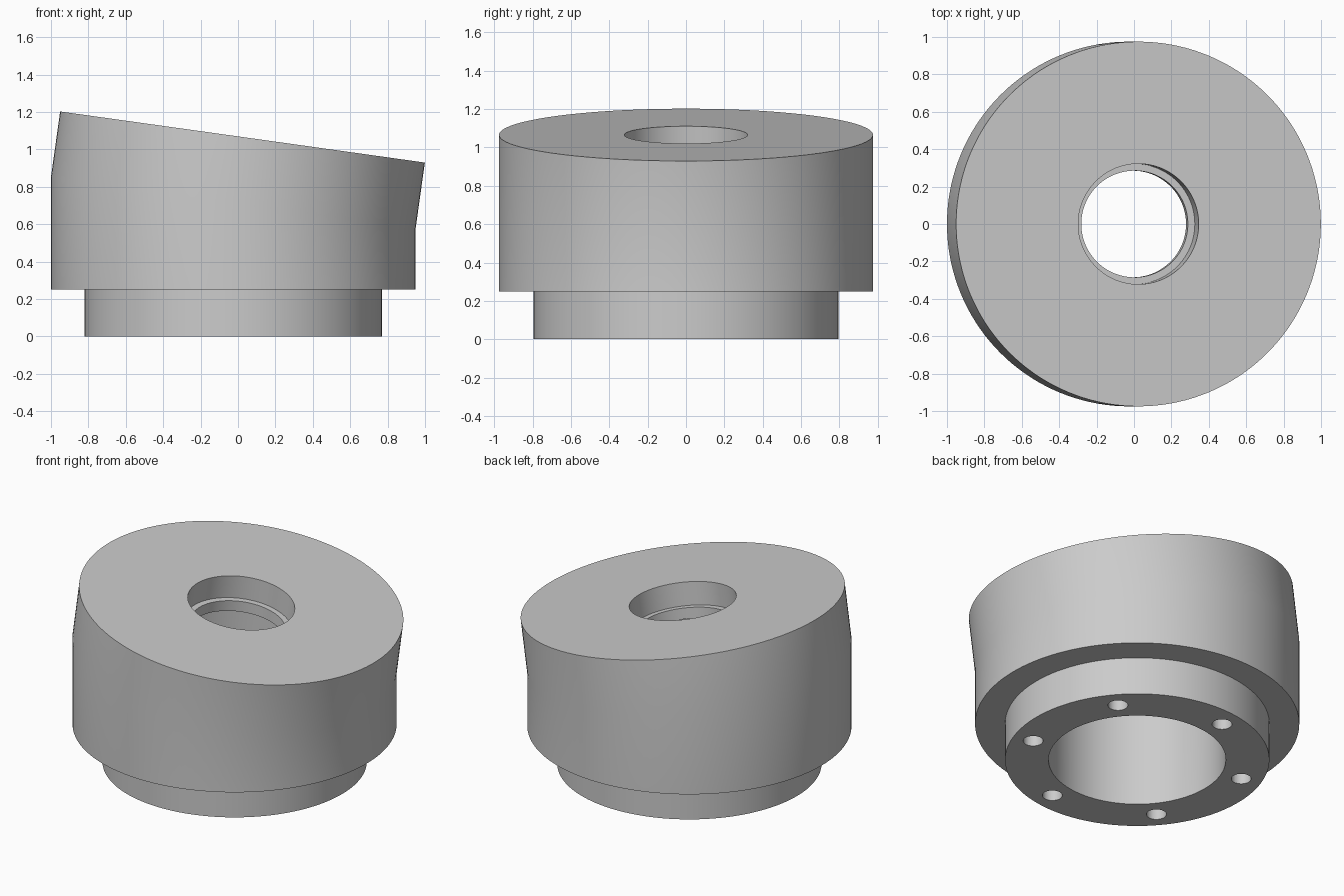
import bpy, bmesh, math

if "Cube" in bpy.data.objects:
    bpy.data.objects.remove(bpy.data.objects["Cube"], do_unlink=True)

SEGMENTS = 144
CENTRE_X = -0.025      # axis of the lower, upright half
LEAN = 0.14            # slope of the tilted half (about 8 degrees)
JOINT_Z = 0.716        # height of the mitre joint on the axis
TOP = 0.35             # rise of the top face above the joint

grey = bpy.data.materials.new("plain grey")
grey.use_nodes = True
colour = (0.6, 0.6, 0.6, 1)
grey.diffuse_color = colour
grey.node_tree.nodes["Principled BSDF"].inputs["Base Color"].default_value = colour


def ring(bm, radius, z=None, rise=None):
    """Flat ring at height z, or a tilted ring at a rise above the mitre joint."""
    verts = []
    for i in range(SEGMENTS):
        a = math.tau * i / SEGMENTS
        x, y = radius * math.cos(a), radius * math.sin(a)
        if rise is None:
            verts.append(bm.verts.new((CENTRE_X + x, y, z)))
        else:
            verts.append(bm.verts.new((CENTRE_X + LEAN * rise + x, y,
                                       JOINT_Z + rise - LEAN * x)))
    return verts


def finish(bm, name):
    bmesh.ops.recalc_face_normals(bm, faces=bm.faces)
    mesh = bpy.data.meshes.new(name)
    bm.to_mesh(mesh)
    bm.free()
    obj = bpy.data.objects.new(name, mesh)
    bpy.context.collection.objects.link(obj)
    mesh.materials.append(grey)
    return obj


# Hollow body: up the outside, over the top, down the stepped bore
bm = bmesh.new()
rings = [
    ring(bm, 0.795, z=0),
    ring(bm, 0.795, z=0.25),
    ring(bm, 0.975, z=0.25),
    ring(bm, 0.975, rise=0),
    ring(bm, 0.975, rise=TOP),
    ring(bm, 0.322, rise=TOP),
    ring(bm, 0.322, rise=TOP - 0.15),
    ring(bm, 0.285, rise=TOP - 0.15),
    ring(bm, 0.285, rise=TOP - 0.22),
    ring(bm, 0.533, rise=TOP - 0.22),
    ring(bm, 0.533, rise=0),
    ring(bm, 0.533, z=0),
]
for low, high in zip(rings, rings[1:] + rings[:1]):
    for i in range(SEGMENTS):
        j = (i + 1) % SEGMENTS
        bm.faces.new((low[i], low[j], high[j], high[i]))
body = finish(bm, "angled_collar_body")

# Six blind bolt holes in the bottom face
bm = bmesh.new()
for k in range(6):
    a = math.radians(40 + 60 * k)
    made = bmesh.ops.create_cone(bm, cap_ends=True, segments=40, radius1=0.06,
                                 radius2=0.06, depth=0.6)
    bmesh.ops.translate(bm, verts=made["verts"],
                        vec=(CENTRE_X + 0.666 * math.cos(a), 0.666 * math.sin(a), 0))
cutter = finish(bm, "bolt_hole_cutter")
cutter.hide_render = True

bpy.ops.object.select_all(action="DESELECT")
bpy.context.view_layer.objects.active = body
body.select_set(True)
cut = body.modifiers.new("bolt holes", "BOOLEAN")
cut.operation = "DIFFERENCE"
cut.solver = "EXACT"
cut.object = cutter
bpy.ops.object.modifier_apply(modifier=cut.name)
bpy.data.objects.remove(cutter, do_unlink=True)

bpy.ops.object.shade_smooth_by_angle(angle=math.radians(25))
